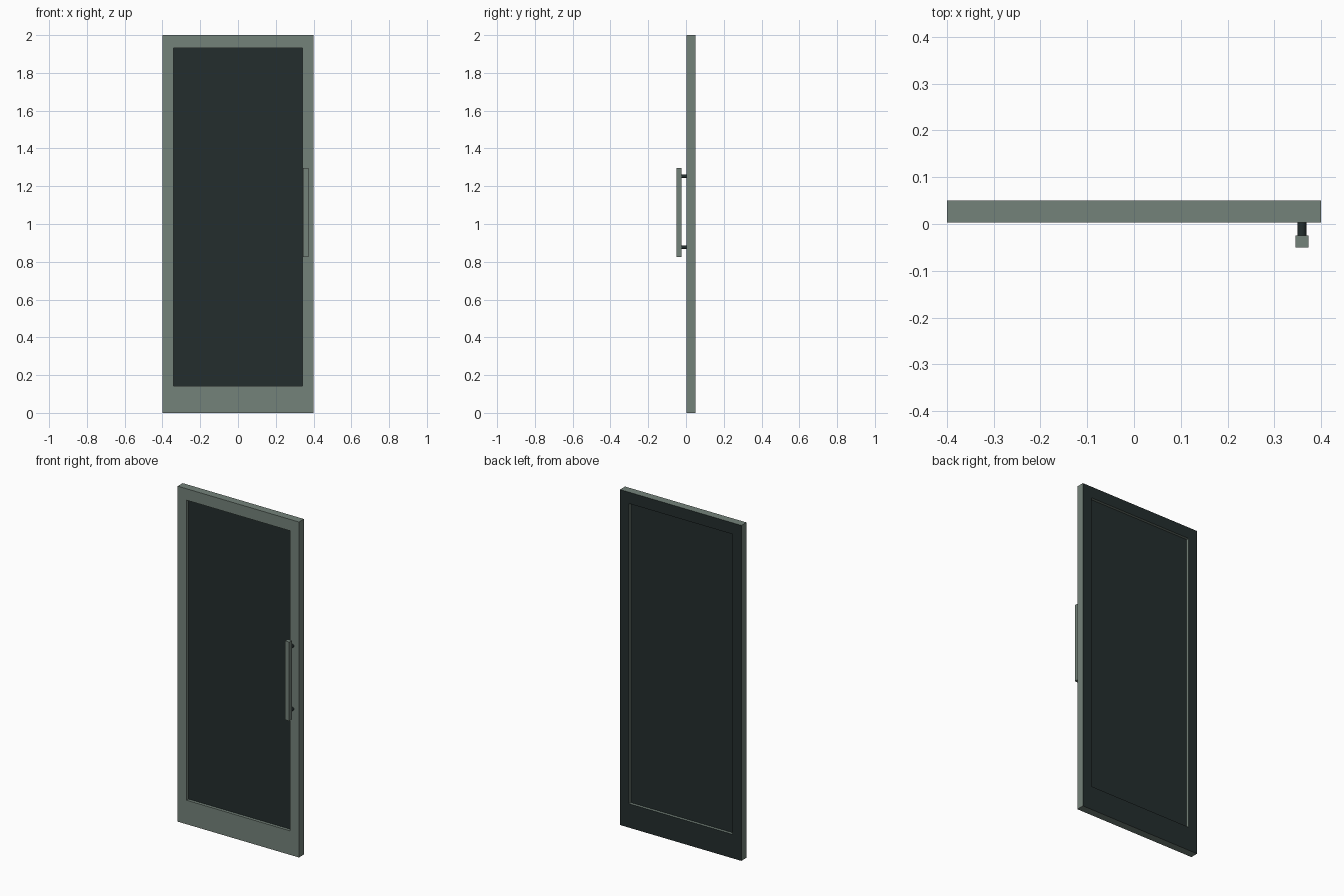
import bpy
import bmesh
import math

if "Cube" in bpy.data.objects:
    bpy.data.objects.remove(bpy.data.objects["Cube"])


def material(name, rgb):
    m = bpy.data.materials.new(name)
    m.diffuse_color = (*rgb, 1)
    m.use_nodes = True
    m.node_tree.nodes["Principled BSDF"].inputs["Base Color"].default_value = m.diffuse_color
    return m


grey = material("grey_green_metal", (0.175, 0.225, 0.195))
dark = material("dark_glass", (0.017, 0.027, 0.027))

FRONT, BACK = 0.003, 0.05


def finish(name, bm, mats):
    bmesh.ops.recalc_face_normals(bm, faces=bm.faces)
    mesh = bpy.data.meshes.new(name)
    bm.to_mesh(mesh)
    bm.free()
    for m in mats:
        mesh.materials.append(m)
    ob = bpy.data.objects.new(name, mesh)
    bpy.context.collection.objects.link(ob)
    return ob


def box(name, x, y, z, mat):
    bm = bmesh.new()
    bmesh.ops.create_cube(bm, size=1)
    for v in bm.verts:
        v.co = [lo + (c + 0.5) * (hi - lo) for c, (lo, hi) in zip(v.co, (x, y, z))]
    return finish(name, bm, [mat])


# Door frame: a rectangular ring with a taller bottom rail and a dark back
bm = bmesh.new()


def loop(x, z0, z1, y):
    return [bm.verts.new((px, y, pz)) for px, pz in ((-x, z0), (x, z0), (x, z1), (-x, z1))]


rings = [loop(0.4, 0, 2, FRONT), loop(0.4, 0, 2, BACK),
         loop(0.341, 0.143, 1.932, BACK), loop(0.341, 0.143, 1.932, FRONT)]
for r in range(4):
    a, b = rings[r], rings[(r + 1) % 4]
    for i in range(4):
        j = (i + 1) % 4
        bm.faces.new((a[i], a[j], b[j], b[i]))
bmesh.ops.recalc_face_normals(bm, faces=bm.faces)
for f in bm.faces:
    f.material_index = 1 if f.normal.y > 0.5 else 0
finish("door_frame", bm, [grey, dark])

# Glass pane, recessed from both sides
box("glass_pane", (-0.341, 0.341), (0.021, 0.033), (0.143, 1.932), dark)

# Pull handle on two round posts
box("handle_bar", (0.345, 0.373), (-0.05, -0.025), (0.826, 1.297), grey)
for label, z in (("lower", 0.876), ("upper", 1.252)):
    bpy.ops.mesh.primitive_cylinder_add(vertices=16, radius=0.0095, depth=FRONT + 0.027,
                                        location=(0.359, (FRONT - 0.025) / 2, z),
                                        rotation=(math.pi / 2, 0, 0))
    post = bpy.context.object
    post.name = label + "_handle_post"
    post.data.materials.append(dark)
    bpy.ops.object.shade_smooth_by_angle()
